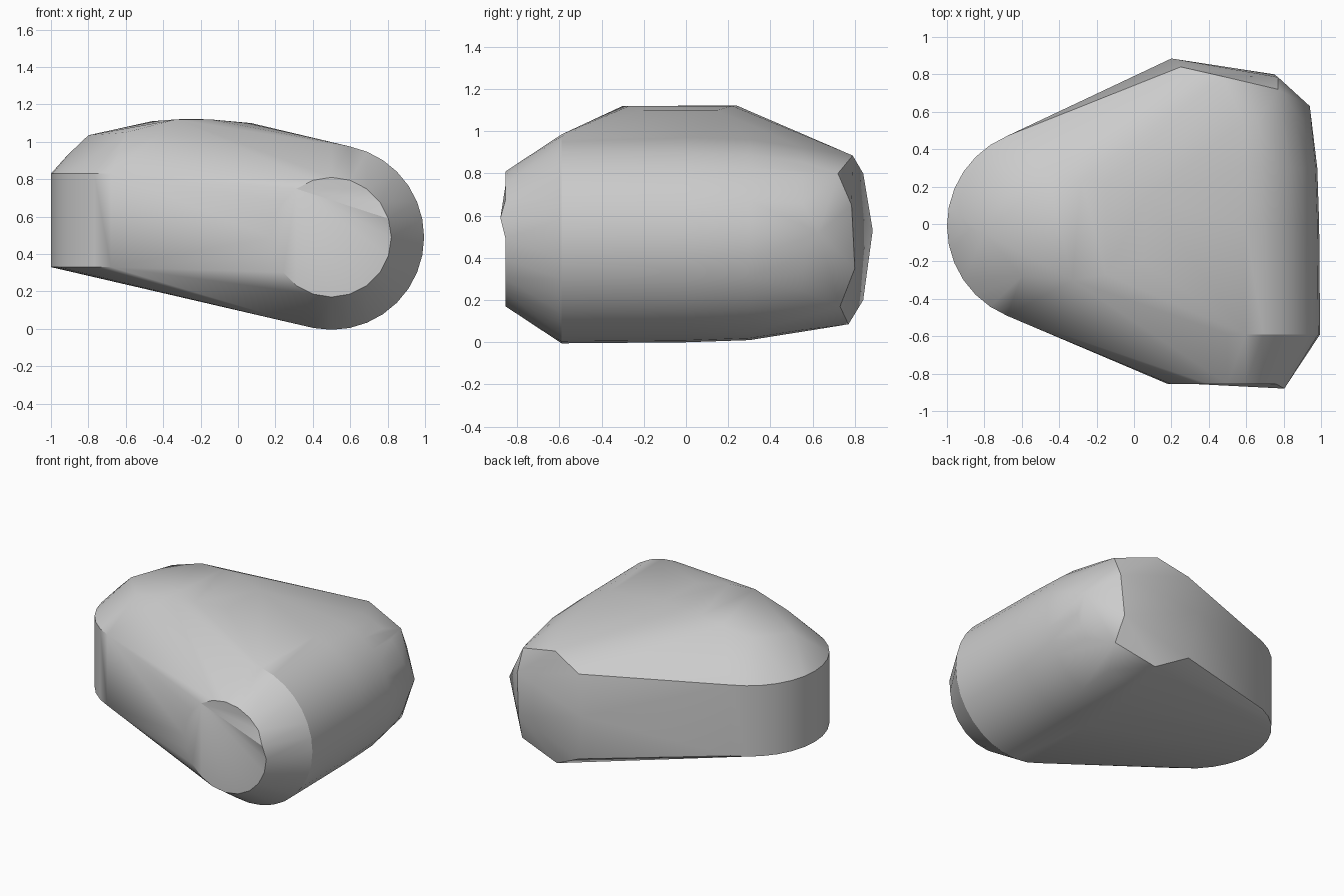
import bpy, bmesh
from math import sin, cos, pi, radians
from mathutils import Vector

cube = bpy.data.objects.get("Cube")
if cube:
    bpy.data.objects.remove(cube, do_unlink=True)

grey = bpy.data.materials.new("plain_grey")
grey.use_nodes = True
colour = (0.6, 0.6, 0.6, 1)
grey.diffuse_color = colour
grey.node_tree.nodes["Principled BSDF"].inputs["Base Color"].default_value = colour


def barrel_ring(y, r, n):
    """Circle around the lengthwise axis on the left side."""
    return [(0.5 + r * cos(2 * pi * i / n), y, 0.49 + r * sin(2 * pi * i / n))
            for i in range(n)]


def post_ring(z, r, n=32):
    """Circle around the upright axis on the right side."""
    return [(-0.48 + r * cos(2 * pi * i / n), -0.01 + r * sin(2 * pi * i / n), z)
            for i in range(n)]


points = []

# Lying barrel: flat front cap, chamfer, body and tapering back
for y, r in ((-0.59, 0.495), (0, 0.49), (0.3, 0.48), (0.55, 0.44)):
    points += barrel_ring(y, r, 32)
points += barrel_ring(-0.855, 0.32, 20)

# Upright rounded end
points += post_ring(0.33, 0.52) + post_ring(0.83, 0.52)

# Domed top
points += [(-0.8, -0.05, 1.035), (-0.91, -0.02, 0.93), (-0.6, -0.28, 1.05),
           (-0.66, 0.21, 1.06), (-0.46, 0.25, 1.11), (-0.33, -0.3, 1.12),
           (-0.28, 0.24, 1.122), (-0.15, -0.27, 1.12), (0.05, -0.2, 1.1),
           (0.07, 0.15, 1.1), (-0.15, 0.22, 1.12)]

# Faceted back knob
points += [(0.2, 0.885, 0.53), (0.25, 0.84, 0.8), (0.47, 0.79, 0.885),
           (0.77, 0.72, 0.8), (0.77, 0.785, 0.65), (0.94, 0.63, 0.52),
           (0.75, 0.8, 0.35), (0.77, 0.73, 0.17), (0.47, 0.77, 0.085),
           (0.25, 0.84, 0.2)]

# Wrap all the parts in one skin
bm = bmesh.new()
for p in points:
    bm.verts.new(p)
hull = bmesh.ops.convex_hull(bm, input=bm.verts)
loose = {v for v in hull["geom_interior"] + hull["geom_unused"]
         if isinstance(v, bmesh.types.BMVert)}
bmesh.ops.delete(bm, geom=list(loose), context="VERTS")
bmesh.ops.recalc_face_normals(bm, faces=bm.faces)

# Small raised corner on the front cap
corner = min(bm.verts, key=lambda v: (v.co - Vector((0.8, -0.855, 0.58))).length)
corner.co.y = -0.88

mesh = bpy.data.meshes.new("rounded_boulder")
bm.to_mesh(mesh)
bm.free()
mesh.materials.append(grey)
body = bpy.data.objects.new("rounded_boulder", mesh)
bpy.context.collection.objects.link(body)

bpy.ops.object.select_all(action="DESELECT")
body.select_set(True)
bpy.context.view_layer.objects.active = body
bpy.ops.object.shade_smooth_by_angle(angle=radians(30))
